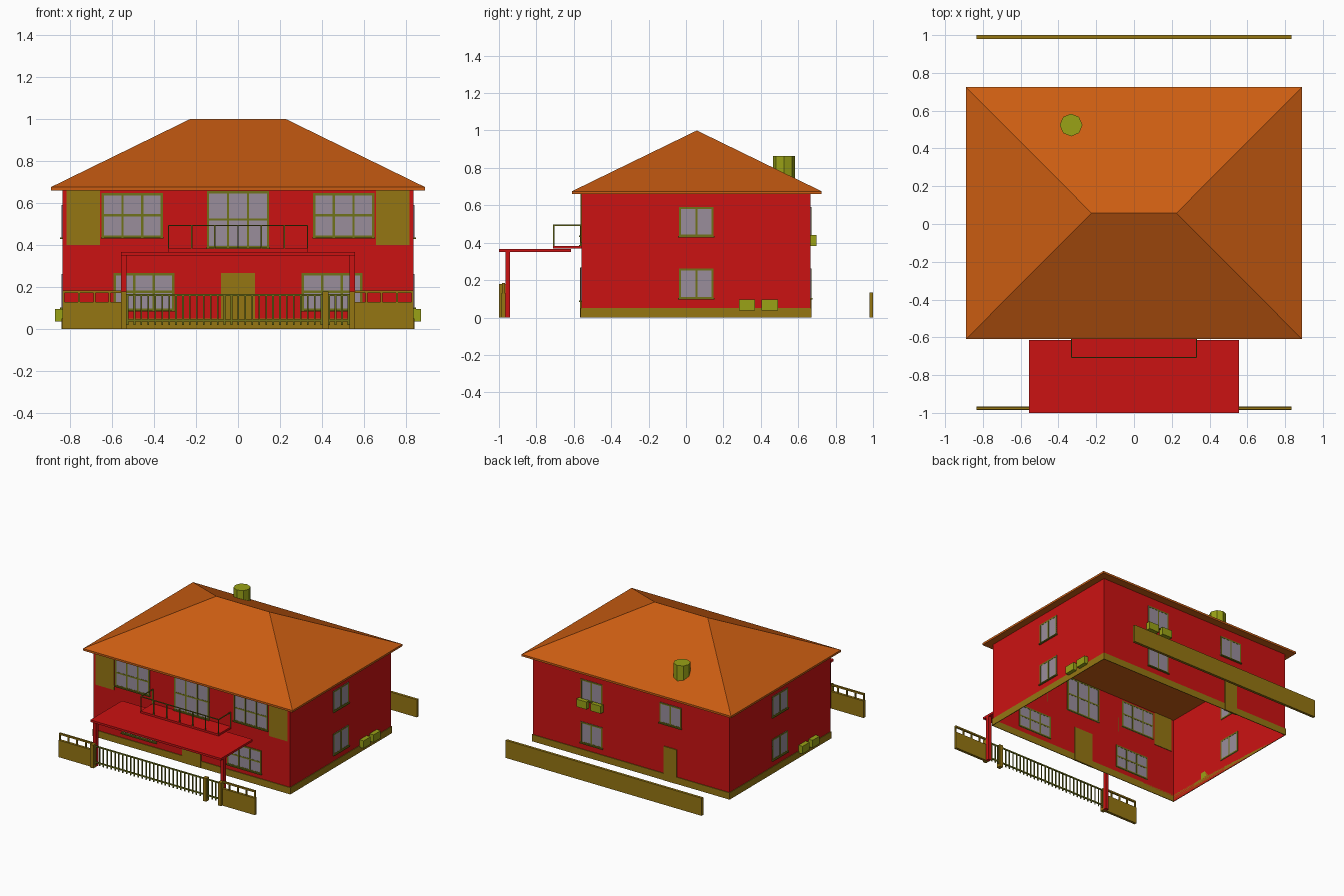
import bpy, bmesh, math

if "Cube" in bpy.data.objects:
    bpy.data.objects.remove(bpy.data.objects["Cube"])


def material(name, rgb):
    m = bpy.data.materials.new(name)
    m.diffuse_color = (*rgb, 1)
    m.use_nodes = True
    m.node_tree.nodes["Principled BSDF"].inputs["Base Color"].default_value = m.diffuse_color
    return m


RED = material("wall_red", (0.6, 0.006, 0.006))
ORANGE = material("roof_orange", (0.6, 0.11, 0.006))
OLIVE = material("trim_olive", (0.30, 0.18, 0.006))
GREEN = material("frame_green", (0.16, 0.17, 0.01))
LIME = material("unit_lime", (0.32, 0.36, 0.008))
GLASS = material("glass", (0.32, 0.27, 0.33))


def finish(bm, name, mat):
    bmesh.ops.recalc_face_normals(bm, faces=bm.faces)
    me = bpy.data.meshes.new(name)
    bm.to_mesh(me)
    bm.free()
    me.materials.append(mat)
    ob = bpy.data.objects.new(name, me)
    bpy.context.collection.objects.link(ob)
    return ob


def add_box(bm, b):
    x0, x1, y0, y1, z0, z1 = b
    vs = bmesh.ops.create_cube(bm, size=1)["verts"]
    for v in vs:
        v.co = ((x0 + x1) / 2 + v.co.x * (x1 - x0),
                (y0 + y1) / 2 + v.co.y * (y1 - y0),
                (z0 + z1) / 2 + v.co.z * (z1 - z0))


def boxes(name, mat, *items):
    bm = bmesh.new()
    for b in items:
        add_box(bm, b)
    return finish(bm, name, mat)


X, Y0, Y1, H = 0.835, -0.56, 0.665, 0.665


def on_wall(side, u0, u1, d0, d1, z0, z1):
    """u runs along the wall in world x or y, d is the distance outward."""
    if side == "front":
        return (u0, u1, Y0 - d1, Y0 - d0, z0, z1)
    if side == "back":
        return (u0, u1, Y1 + d0, Y1 + d1, z0, z1)
    if side == "right":
        return (X + d0, X + d1, u0, u1, z0, z1)
    return (-X - d1, -X - d0, u0, u1, z0, z1)


def window(side, u0, u1, z0, z1, cols, rows, t=0.011):
    boxes(side + "_window_glass", GLASS, on_wall(side, u0, u1, -0.003, 0.003, z0, z1))
    bars = []
    for i in range(cols + 1):
        c = u0 + t / 2 + (u1 - u0 - t) * i / cols
        bars.append(on_wall(side, c - t / 2, c + t / 2, -0.005, 0.005, z0, z1))
    for j in range(rows + 1):
        c = z0 + t / 2 + (z1 - z0 - t) * j / rows
        bars.append(on_wall(side, u0, u1, -0.0045, 0.0045, c - t / 2, c + t / 2))
    # sill
    bars.append(on_wall(side, u0 - 0.004, u1 + 0.004, 0, 0.012, z0 - 0.004, z0 + 0.004))
    boxes(side + "_window_frame", GREEN, *bars)


# Wall shell, open below and above
bm = bmesh.new()
add_box(bm, (-X, X, Y0, Y1, 0, H))
bm.normal_update()
bmesh.ops.delete(bm, geom=[f for f in bm.faces if abs(f.normal.z) > 0.5], context="FACES_ONLY")
finish(bm, "walls", RED)

# Plinth strips around the base
boxes("plinth", OLIVE, *[on_wall(s, a, b, 0, 0.005, 0, 0.052) for s, a, b in (
    ("front", -X - 0.005, X + 0.005), ("back", -X - 0.005, X + 0.005),
    ("left", Y0, Y1), ("right", Y0, Y1))])

# Hipped roof with a thin eave edge
bm = bmesh.new()
ring = [(-0.89, -0.61), (0.89, -0.61), (0.89, 0.725), (-0.89, 0.725)]
lo = [bm.verts.new((x, y, 0.66)) for x, y in ring]
hi = [bm.verts.new((x, y, 0.675)) for x, y in ring]
rl, rr = (bm.verts.new((x, 0.058, 1.0)) for x in (-0.225, 0.225))
bm.faces.new(lo)
for i in range(4):
    j = (i + 1) % 4
    bm.faces.new((lo[i], lo[j], hi[j], hi[i]))
bm.faces.new((hi[0], hi[1], rr, rl))
bm.faces.new((hi[1], hi[2], rr))
bm.faces.new((hi[2], hi[3], rl, rr))
bm.faces.new((hi[3], hi[0], rl))
finish(bm, "roof", ORANGE)

# Eight-sided chimney
bm = bmesh.new()
bmesh.ops.create_cone(bm, cap_ends=True, segments=8, radius1=0.06, radius2=0.06, depth=0.15)
bmesh.ops.translate(bm, verts=bm.verts, vec=(-0.333, 0.524, 0.788))
finish(bm, "chimney", LIME)

# Front windows, doors and corner panels
for s in (-1, 1):
    a, b = sorted((s * 0.648, s * 0.357))
    window("front", a, b, 0.435, 0.647, 3, 2)
    a, b = sorted((s * 0.592, s * 0.302))
    window("front", a, b, 0.088, 0.267, 3, 2)
    a, b = sorted((s * 0.814, s * 0.657))
    boxes("corner_panel", OLIVE, on_wall("front", a, b, -0.004, 0.004, 0.4, 0.66))
window("front", -0.148, 0.148, 0.385, 0.657, 3, 2)
boxes("front_door", OLIVE, on_wall("front", -0.08, 0.08, -0.006, 0.007, 0, 0.267))
boxes("back_door", OLIVE, on_wall("back", -0.39, -0.28, -0.006, 0.007, 0, 0.262))

# Side and back windows
UP, LOW = (0.432, 0.59), (0.1, 0.262)
for side in ("left", "right"):
    for z0, z1 in (UP, LOW):
        window(side, -0.038, 0.148, z0, z1, 2, 1)
window("back", 0.242, 0.428, *UP, 2, 1)
window("back", 0.242, 0.428, *LOW, 2, 1)
window("back", -0.428, -0.242, *UP, 2, 1)

# Air conditioner units
for side, us, z in (("right", (0.326, 0.448), 0.037), ("left", (-0.216, -0.338), 0.037),
                    ("back", (0.4, 0.278), 0.383)):
    for u in us:
        boxes("air_conditioner", LIME, on_wall(side, u - 0.043, u + 0.043, 0, 0.034, z, z + 0.058))

# Porch canopy on two posts
boxes("canopy", RED, (-0.555, 0.555, -1, -0.615, 0.35, 0.366))
for s in (-1, 1):
    boxes("canopy_post", RED, (s * 0.542 - 0.013, s * 0.542 + 0.013, -0.966, -0.94, 0, 0.35))

# Balcony slab and railing
boxes("balcony_slab", RED, (-0.333, 0.333, -0.71, Y0, 0.368, 0.383))
r = 0.003
rail = [(-0.333, 0.333, -0.71, -0.71 + 2 * r, 0.49, 0.496)]
for i in range(7):
    x = -0.33 + 0.11 * i
    rail.append((x - r, x + r, -0.71, -0.71 + 2 * r, 0.383, 0.492))
for s in (-1, 1):
    rail.append((s * 0.33 - r, s * 0.33 + r, -0.71, Y0, 0.49, 0.496))
    rail.append((s * 0.33 - r, s * 0.33 + r, Y0 - 2 * r, Y0, 0.383, 0.492))
boxes("balcony_railing", GREEN, *rail)

# Front fence: low walls with rail on top
FY0, FY1 = -0.986, -0.966
for s in (-1, 1):
    a, b = sorted((s * 0.833, s * 0.555))
    boxes("front_fence_wall", OLIVE, (a, b, FY0, FY1, 0, 0.13))
    parts = [(a, b, FY0 + 0.003, FY1 - 0.003, 0.172, 0.184)]
    for k in range(4):
        x = s * (0.61 + 0.073 * k)
        parts.append((x - 0.005, x + 0.005, FY0 + 0.005, FY1 - 0.005, 0.13, 0.175))
    boxes("front_fence_rail", OLIVE, *parts)

# Gate posts, wide gate and small gate
for x in (-0.543, 0.415, 0.543):
    boxes("gate_post", OLIVE, (x - 0.014, x + 0.014, -1, -0.966, 0, 0.178))


def gate(name, x0, x1, n):
    y0, y1 = -0.981, -0.973
    parts = [(x0, x1, y0, y1, 0.158, 0.168), (x0, x1, y0, y1, 0.036, 0.046)]
    for i in range(n + 1):
        x = x0 + 0.004 + (x1 - x0 - 0.008) * i / n
        parts.append((x - 0.004, x + 0.004, y0 + 0.001, y1 - 0.001, 0.02, 0.163))
    boxes(name, GREEN, *parts)


gate("wide_gate", -0.529, 0.401, 28)
gate("small_gate", 0.429, 0.529, 3)

# Back fence
boxes("back_fence", OLIVE, (-0.833, 0.833, 0.98, 1.0, 0, 0.135))
